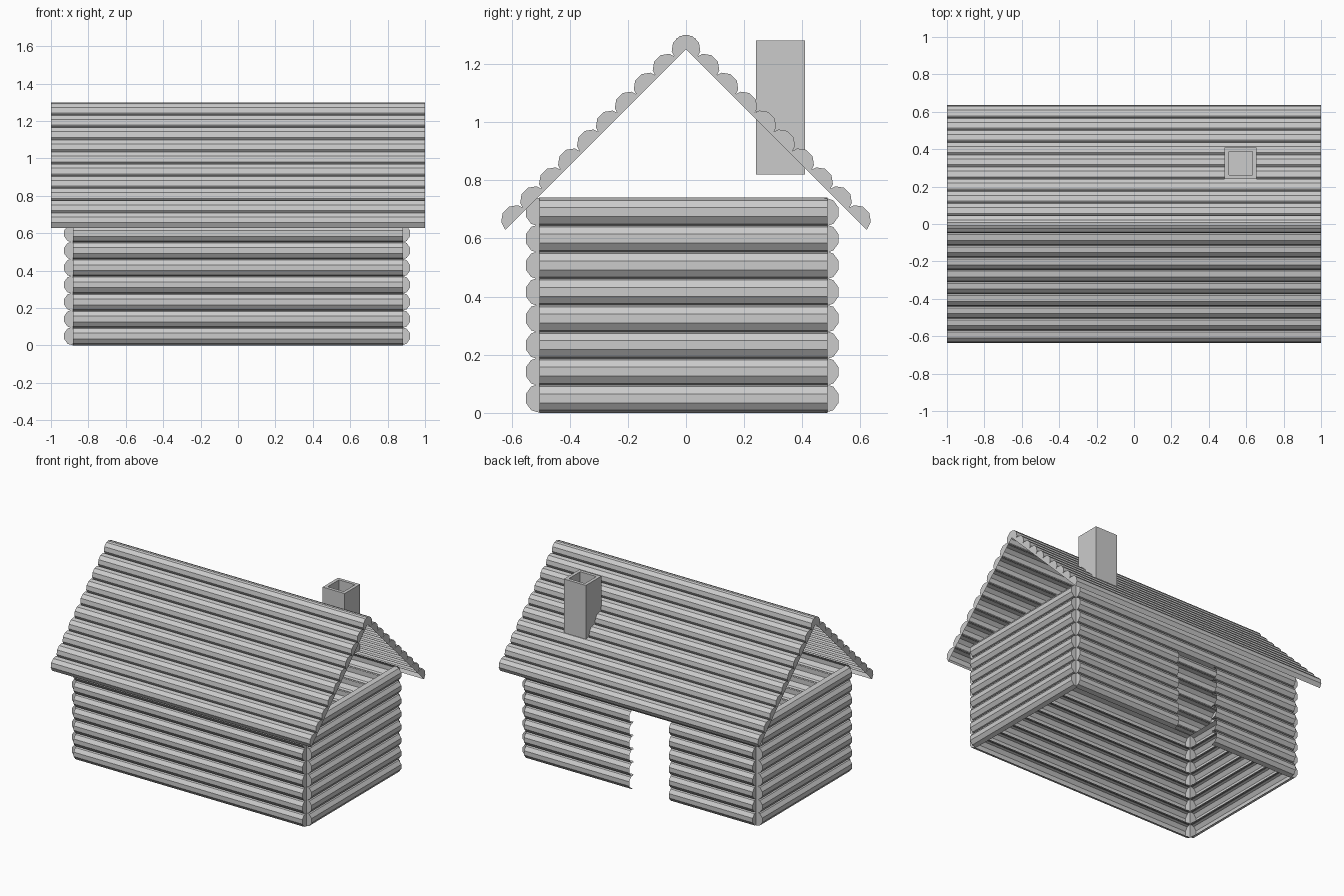
import bpy, bmesh, math
from mathutils import Vector

cube = bpy.data.objects.get("Cube")
if cube:
    bpy.data.objects.remove(cube, do_unlink=True)

grey = bpy.data.materials.new("timber_grey")
grey.use_nodes = True
grey.diffuse_color = (0.6, 0.6, 0.6, 1)
grey.node_tree.nodes["Principled BSDF"].inputs["Base Color"].default_value = (0.6, 0.6, 0.6, 1)

R = 0.05           # log radius
SIDES = 5          # facets on a half log
STEP = 0.0915      # spacing of stacked wall logs
X_END = 0.882      # half length of the long wall logs
Y_FRONT, Y_BACK = -0.503, 0.477
DOOR = (-0.235, 0.07)
DOOR_LOGS = 6


def make_object(name, bm):
    mesh = bpy.data.meshes.new(name)
    bm.to_mesh(mesh)
    bm.free()
    mesh.materials.append(grey)
    obj = bpy.data.objects.new(name, mesh)
    bpy.context.collection.objects.link(obj)
    return obj


def half_log(bm, start, end, outward, caps=(True, True)):
    """Hollow half log from start to end, bulging outward."""
    start, end, out = Vector(start), Vector(end), Vector(outward).normalized()
    side = out.cross((end - start).normalized())
    rings = []
    for p in (start, end):
        ring = []
        for i in range(SIDES + 1):
            a = math.pi * i / SIDES
            ring.append(bm.verts.new(p + R * (math.cos(a) * side + math.sin(a) * out)))
        rings.append(ring)
    a, b = rings
    for i in range(SIDES):
        bm.faces.new((a[i], b[i], b[i + 1], a[i + 1]))
    if caps[0]:
        bm.faces.new(a)
    if caps[1]:
        bm.faces.new(b[::-1])
    # turn every face away from the log's own axis or middle
    axis_mid = (start + end) / 2
    for f in {f for v in a + b for f in v.link_faces}:
        if f.normal.length == 0:
            f.normal_update()
        if f.normal.dot(f.calc_center_median() - axis_mid) < 0:
            f.normal_flip()


# Walls: stacked half logs
heights = [R + STEP * i for i in range(8)]

bm = bmesh.new()
for z in heights:
    half_log(bm, (-X_END, Y_FRONT, z), (X_END, Y_FRONT, z), (0, -1, 0))
make_object("front_wall", bm)

bm = bmesh.new()
for i, z in enumerate(heights):
    if i < DOOR_LOGS:   # doorway gap
        half_log(bm, (-X_END, Y_BACK, z), (DOOR[0], Y_BACK, z), (0, 1, 0), (True, False))
        half_log(bm, (DOOR[1], Y_BACK, z), (X_END, Y_BACK, z), (0, 1, 0), (False, True))
    else:
        half_log(bm, (-X_END, Y_BACK, z), (X_END, Y_BACK, z), (0, 1, 0))
make_object("back_wall", bm)

for name, x, sign in (("left_wall", 0.872, 1), ("right_wall", -X_END, -1)):
    bm = bmesh.new()
    for z in heights:
        half_log(bm, (x, Y_FRONT, z), (x, Y_BACK + 0.01, z), (sign, 0, 0))
    make_object(name, bm)

# Roof slopes, both starting at the ridge
for name, sign in (("front_roof", -1), ("back_roof", 1)):
    bm = bmesh.new()
    for i in range(10):
        y, z = sign * 0.0651 * i, 1.2505 - 0.0651 * i
        half_log(bm, (-1, y, z), (1, y, z), (0, sign, 1))
    make_object(name, bm)

# Chimney: a block with a square flue sunk into the top
bm = bmesh.new()
bmesh.ops.create_cube(bm, size=1)
for v in bm.verts:
    v.co = Vector((0.57 + 0.17 * v.co.x, 0.325 + 0.17 * v.co.y, 1.05 + 0.46 * v.co.z))
bm.normal_update()
top = max(bm.faces, key=lambda f: f.normal.z)
bmesh.ops.inset_region(bm, faces=[top], thickness=0.032)
flue = bmesh.ops.extrude_discrete_faces(bm, faces=[top])["faces"][0]
bmesh.ops.translate(bm, verts=flue.verts, vec=(0, 0, -0.16))
make_object("chimney", bm)
